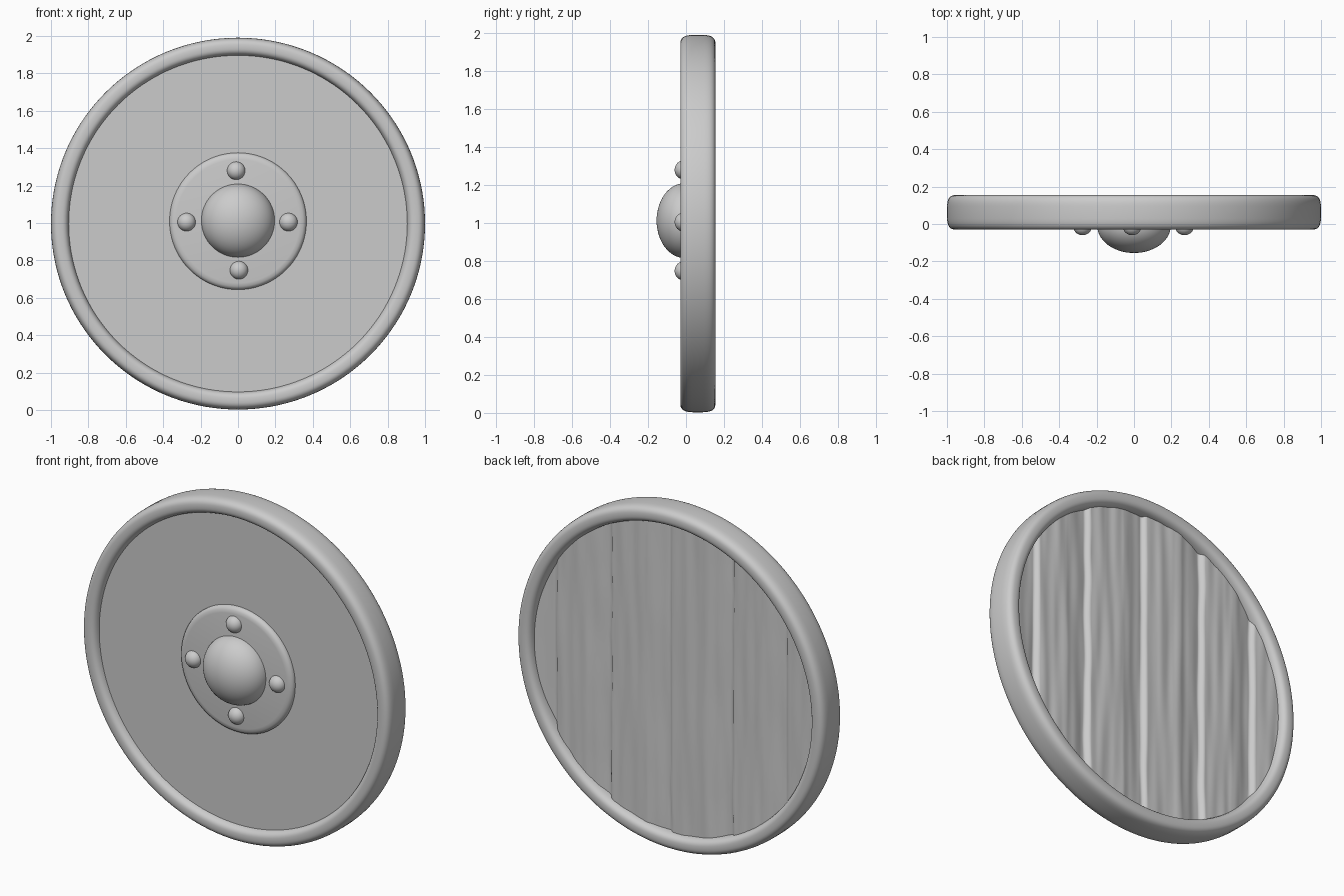
import bpy, bmesh, math
from mathutils import noise, Vector

if "Cube" in bpy.data.objects:
    bpy.data.objects.remove(bpy.data.objects["Cube"])

grey = bpy.data.materials.new("plain grey")
grey.use_nodes = True
grey.diffuse_color = (0.6, 0.6, 0.6, 1)
grey.node_tree.nodes["Principled BSDF"].inputs["Base Color"].default_value = (0.6, 0.6, 0.6, 1)


def finish(name, bm, angle=40):
    bmesh.ops.recalc_face_normals(bm, faces=bm.faces)
    mesh = bpy.data.meshes.new(name)
    bm.to_mesh(mesh)
    bm.free()
    mesh.materials.append(grey)
    obj = bpy.data.objects.new(name, mesh)
    bpy.context.collection.objects.link(obj)
    bpy.ops.object.select_all(action="DESELECT")
    obj.select_set(True)
    bpy.context.view_layer.objects.active = obj
    bpy.ops.object.shade_smooth_by_angle(angle=math.radians(angle))
    return obj


def lathe(name, profile, x=0, z=1, steps=96, closed=False, squash=1):
    """Spin (radius, y) points around a front-to-back axis."""
    bm = bmesh.new()
    verts = [bm.verts.new((r, y, 0)) for r, y in profile]
    pairs = list(zip(verts, verts[1:] + verts[:1])) if closed else list(zip(verts, verts[1:]))
    edges = [bm.edges.new(p) for p in pairs]
    bmesh.ops.spin(bm, geom=verts + edges, cent=(0, 0, 0), axis=(0, 1, 0),
                   angle=math.tau, steps=steps)
    bmesh.ops.remove_doubles(bm, verts=bm.verts, dist=0.0001)
    for v in bm.verts:
        v.co = (v.co.x + x, v.co.y, v.co.z * squash + z)
    return finish(name, bm)


def dome_profile(radius, depth, base, count=14):
    arc = [math.pi / 2 * i / count for i in range(count + 1)]
    return [(radius * math.cos(a), base - depth * math.sin(a)) for a in arc]


def power(value, exponent):
    return math.copysign(abs(value) ** exponent, value)


# Rounded rim, with a softened box cross-section
section = [math.tau * i / 40 for i in range(40)]
lathe("rim", [(0.951 + 0.049 * power(math.cos(a), 0.75),
               0.0625 + 0.0925 * power(math.sin(a), 0.55)) for a in section],
      z=0.997, steps=144, closed=True, squash=0.994)

# Flat front panel
lathe("front_panel", [(0, 0.008), (0.94, 0.008), (0.94, 0.05), (0, 0.05)], steps=128)

# Planked back, with lapped joints and shallow wood grain
JOINTS = [-0.74, -0.39, 0.01, 0.40, 0.75]


def plank_depth(x, z):
    wobble = 0.008 * noise.noise(Vector((x * 2, 0, z * 4)))
    depth = 0.115
    for joint in JOINTS:
        d = x + wobble - joint
        if 0 <= d < 0.16:
            depth -= 0.022 * min(d / 0.022, 1) * (1 - max(d - 0.022, 0) / 0.138)
    grain = noise.noise(Vector((x * 17, 3, z * 1.6)))
    return depth + 0.006 * grain


bm = bmesh.new()
bmesh.ops.create_grid(bm, x_segments=240, y_segments=80, size=0.96)
for v in bm.verts:
    x, z = v.co.x, v.co.y
    v.co = (x, plank_depth(x, z), z + 1)
outside = [f for f in bm.faces
           if math.hypot(f.calc_center_median().x, f.calc_center_median().z - 1) > 0.945]
bmesh.ops.delete(bm, geom=outside, context="FACES")
finish("back_planks", bm, 60)

# Round plate with a softened edge
lathe("boss_plate", [(0, -0.022), (0.33, -0.022), (0.348, -0.019), (0.36, -0.011),
                     (0.366, 0), (0.366, 0.02)], z=1.01)

# Central boss
lathe("boss", dome_profile(0.197, 0.147, -0.008), z=1.013, steps=64)

# Four studs around the boss
for name, x, z in [("top", -0.01, 1.28), ("bottom", 0.005, 0.748),
                   ("left", 0.27, 1.005), ("right", -0.275, 1.005)]:
    lathe(name + "_stud", dome_profile(0.049, 0.045, -0.015, 8), x, z, 32)
